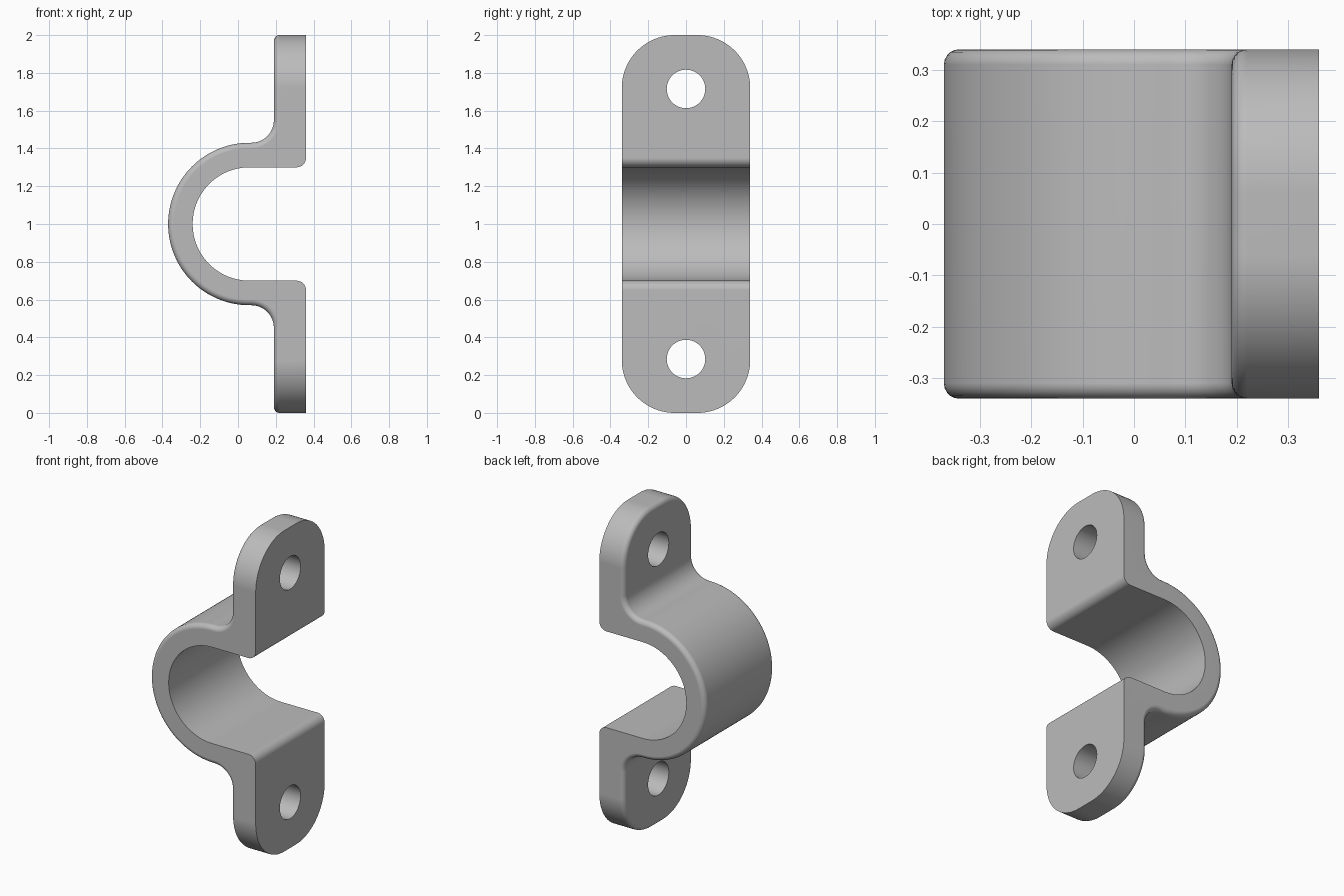
import bpy, bmesh, math
from math import radians, hypot, cos, sin
from mathutils import Vector

cube = bpy.data.objects.get("Cube")
if cube:
    bpy.data.objects.remove(cube, do_unlink=True)

CX, CZ = 0.06, 1.0                # centre of the half ring
OUTER, INNER = 0.43, 0.30         # ring radii
X0, X1 = 0.19, 0.36               # flange thickness range
HALF, CORNER = 0.34, 0.28         # strap half width, tab corner radius
EDGE = 0.03                       # rounded outer rim


def arc(cx, cy, r, a0, a1, n):
    steps = [radians(a0 + (a1 - a0) * i / n) for i in range(n + 1)]
    return [(cx + r * cos(a), cy + r * sin(a)) for a in steps]


def prism(name, points, place, depth):
    """Extrude a closed outline; place maps 2D to 3D, depth is the sweep."""
    bm = bmesh.new()
    face = bm.faces.new([bm.verts.new(place(u, v)) for u, v in points])
    swept = bmesh.ops.extrude_face_region(bm, geom=[face])["geom"]
    bmesh.ops.translate(bm, vec=depth, verts=[g for g in swept if isinstance(g, bmesh.types.BMVert)])
    bmesh.ops.recalc_face_normals(bm, faces=bm.faces)
    mesh = bpy.data.meshes.new(name)
    bm.to_mesh(mesh)
    bm.free()
    ob = bpy.data.objects.new(name, mesh)
    bpy.context.collection.objects.link(ob)
    return ob


def cut(ob, cutter, operation):
    mod = ob.modifiers.new("cut", "BOOLEAN")
    mod.operation, mod.solver, mod.object = operation, "EXACT", cutter
    bpy.context.view_layer.objects.active = ob
    bpy.ops.object.modifier_apply(modifier=mod.name)
    bpy.data.objects.remove(cutter, do_unlink=True)


# Upper half of the side profile, then mirrored for the lower half
fillet = X0 - 0.07
outer = arc(CX, CZ, OUTER, 180, 90, 32)
outer += arc(X0 - fillet, CZ + OUTER + fillet, fillet, -90, 0, 12)
outer += [(X0, 2.2), (X1, 2.2)]
inner = arc(X1 - 0.05, CZ + INNER + 0.05, 0.05, 0, -90, 8)
inner += arc(CX, CZ, INNER, 90, 180, 32)


def flip(points):
    return [(x, 2 * CZ - z) for x, z in reversed(points)]


profile = outer + inner + flip(inner)[1:] + flip(outer)[:-1]
clamp = prism("pipe_clamp", profile, lambda x, z: (x, -0.6, z), Vector((0, 1.2, 0)))

# Trim to the strap width with rounded tab ends
outline = []
for sy, sz, a in ((1, 1, 0), (-1, 1, 90), (-1, -1, 180), (1, -1, 270)):
    outline += arc(sy * (HALF - CORNER), CZ + sz * (1 - CORNER), CORNER, a, a + 90, 20)
cut(clamp, prism("outline", outline, lambda y, z: (-1, y, z), Vector((2, 0, 0))), "INTERSECT")

# Round the rim of the outer surface
bm = bmesh.new()
bm.from_mesh(clamp.data)
rim = []
for e in bm.edges:
    mid = (e.verts[0].co + e.verts[1].co) / 2
    if (e.calc_face_angle(0) > radians(40) and mid.x < X0 + 0.01
            and hypot(mid.x - CX, mid.z - CZ) > 0.38):
        rim.append(e)
bmesh.ops.bevel(bm, geom=rim, offset=EDGE, offset_type="OFFSET", segments=5,
                profile=0.5, affect="EDGES", clamp_overlap=False)
bm.to_mesh(clamp.data)
bm.free()

# Bolt holes
for z in (CZ - 0.715, CZ + 0.715):
    circle = arc(0, z, 0.102, 0, 360, 48)[:-1]
    cut(clamp, prism("hole", circle, lambda y, z: (-1, y, z), Vector((2, 0, 0))), "DIFFERENCE")

# Plain grey metal
grey = bpy.data.materials.new("plain_grey")
grey.use_nodes = True
colour = (0.5, 0.5, 0.5, 1)
grey.diffuse_color = colour
grey.node_tree.nodes["Principled BSDF"].inputs["Base Color"].default_value = colour
clamp.data.materials.clear()
clamp.data.materials.append(grey)

# Smooth curves, crisp corners, flat faces kept flat
bpy.ops.object.select_all(action="DESELECT")
clamp.select_set(True)
bpy.context.view_layer.objects.active = clamp
bpy.ops.object.shade_smooth_by_angle(angle=radians(35))
weighted = clamp.modifiers.new("flat_faces", "WEIGHTED_NORMAL")
weighted.keep_sharp = True
